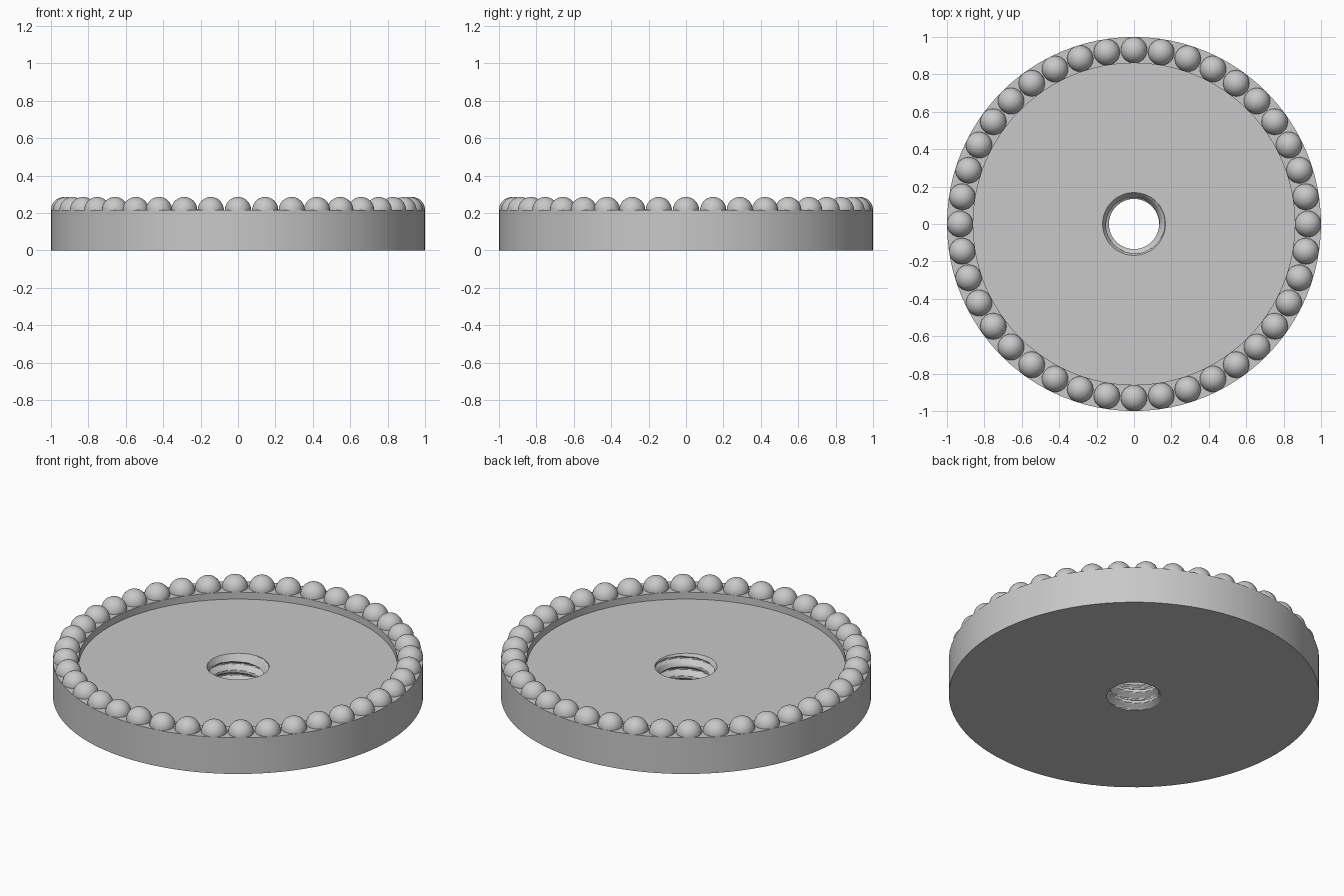
import bpy, bmesh, math

cube = bpy.data.objects.get("Cube")
if cube:
    bpy.data.objects.remove(cube)

SEGMENTS = 96
RIM_TOP, FLOOR = 0.216, 0.175
MAJOR, MINOR, PITCH = 0.168, 0.134, 0.067
BALLS, BALL_RADIUS, BALL_ORBIT = 40, 0.07, 0.93

grey = bpy.data.materials.new("plain grey")
grey.use_nodes = True
grey.diffuse_color = (0.58, 0.58, 0.58, 1)
grey.node_tree.nodes["Principled BSDF"].inputs["Base Color"].default_value = grey.diffuse_color


def add_object(name, bm):
    mesh = bpy.data.meshes.new(name)
    bm.to_mesh(mesh)
    bm.free()
    mesh.materials.append(grey)
    obj = bpy.data.objects.new(name, mesh)
    bpy.context.collection.objects.link(obj)
    bpy.ops.object.select_all(action="DESELECT")
    obj.select_set(True)
    bpy.context.view_layer.objects.active = obj
    bpy.ops.object.shade_smooth_by_angle(angle=math.radians(30))
    return obj


def hole_radius(angle, z):
    """Helical thread with flat crests and roots, opened by a countersink."""
    turn = (z / PITCH - (angle - math.radians(225)) / math.tau) % 1
    distance = min(turn, 1 - turn)
    blend = min(max((distance - 0.0625) / 0.3125, 0), 1)
    thread = MAJOR + (MINOR - MAJOR) * blend
    countersink = MAJOR - (FLOOR - z) * math.tan(math.radians(30))
    return max(thread, countersink)


# Dished disc with a threaded centre hole
bm = bmesh.new()
angles = [math.tau * i / SEGMENTS for i in range(SEGMENTS)]


def ring(z, radius_at):
    return [bm.verts.new((radius_at(a) * math.cos(a), radius_at(a) * math.sin(a), z))
            for a in angles]


rows = round(FLOOR / PITCH * 16)
heights = [FLOOR * i / rows for i in range(rows + 1)]
rings = [ring(z, lambda a, z=z: hole_radius(a, z)) for z in heights]
for radius, z in [(0.86, FLOOR), (0.86, RIM_TOP), (1, RIM_TOP), (1, 0)]:
    rings.append(ring(z, lambda a, r=radius: r))
for lower, upper in zip(rings, rings[1:] + rings[:1]):
    for i in range(SEGMENTS):
        j = (i + 1) % SEGMENTS
        bm.faces.new((lower[i], lower[j], upper[j], upper[i]))
bmesh.ops.recalc_face_normals(bm, faces=bm.faces)
add_object("disc", bm)

# Ring of balls sunk halfway into the rim
bm = bmesh.new()
bmesh.ops.create_uvsphere(bm, u_segments=32, v_segments=16, radius=BALL_RADIUS)
ball = add_object("rim_ball", bm)
for i in range(BALLS):
    copy = ball if i == 0 else ball.copy()
    if i:
        bpy.context.collection.objects.link(copy)
    a = math.tau * i / BALLS
    copy.location = (BALL_ORBIT * math.cos(a), BALL_ORBIT * math.sin(a), RIM_TOP)
